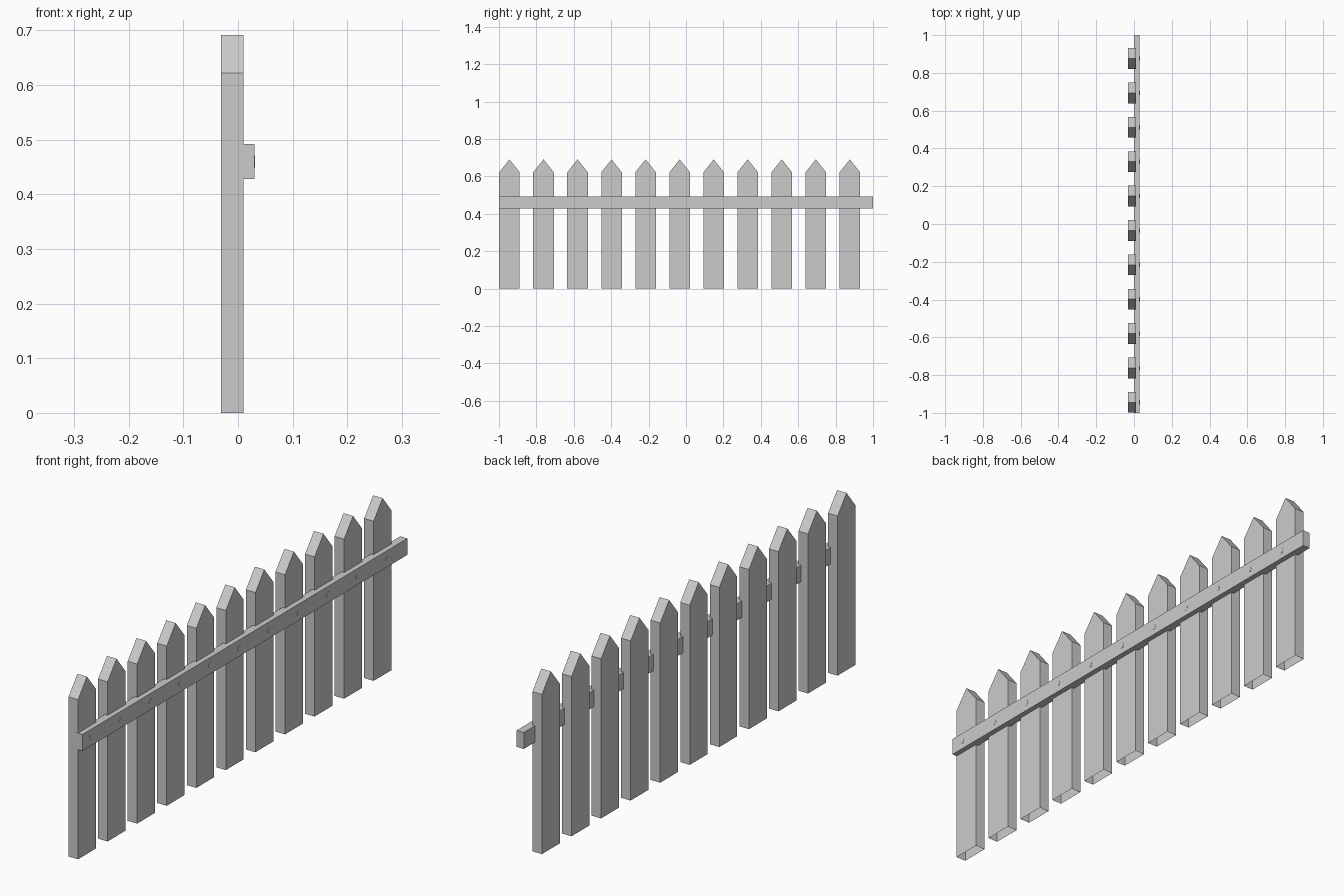
import bpy, bmesh, math
from mathutils import Matrix

if "Cube" in bpy.data.objects:
    bpy.data.objects.remove(bpy.data.objects["Cube"])

def add_object(name, bm):
    mesh = bpy.data.meshes.new(name)
    bm.to_mesh(mesh)
    bm.free()
    obj = bpy.data.objects.new(name, mesh)
    bpy.context.collection.objects.link(obj)
    return obj

COUNT, PITCH, FIRST_Y = 11, 0.182, -0.944
HALF_W, SHOULDER, TIP = 0.055, 0.622, 0.691
BACK_X, FRONT_X = -0.031, 0.01
RAIL_X, RAIL_Z = (-0.001, 0.03), (0.428, 0.492)

def picket(name, y):
    # Pointed board, hollow underneath (open bottom)
    bm = bmesh.new()
    profile = [(-HALF_W, 0), (HALF_W, 0), (HALF_W, SHOULDER), (0, TIP), (-HALF_W, SHOULDER)]
    rings = [[bm.verts.new((x, y + py, z)) for py, z in profile] for x in (BACK_X, FRONT_X)]
    back, front = rings
    bm.faces.new(front)
    bm.faces.new(back[::-1])
    for i in range(1, 5):
        j = (i + 1) % 5
        bm.faces.new((front[i], back[i], back[j], front[j]))
    bmesh.ops.recalc_face_normals(bm, faces=bm.faces)
    add_object(name, bm)

def nail(name, y):
    # Low-poly nail head just proud of the rail
    bm = bmesh.new()
    bmesh.ops.create_cone(
        bm, cap_ends=True, segments=8, radius1=0.011, radius2=0.011, depth=0.002,
        matrix=Matrix.Translation((RAIL_X[1], y, sum(RAIL_Z) / 2)) @ Matrix.Rotation(math.pi / 2, 4, 'Y'))
    add_object(name, bm)

# Pickets and their nails
for i in range(COUNT):
    y = FIRST_Y + i * PITCH
    picket(f"picket_{i + 1}", y)
    nail(f"nail_{i + 1}", y)

# Cross rail
bm = bmesh.new()
size = (RAIL_X[1] - RAIL_X[0], 2.0, RAIL_Z[1] - RAIL_Z[0])
bmesh.ops.create_cube(
    bm, size=1,
    matrix=Matrix.Translation((sum(RAIL_X) / 2, 0, sum(RAIL_Z) / 2)) @ Matrix.Diagonal((*size, 1)))
add_object("cross_rail", bm)
